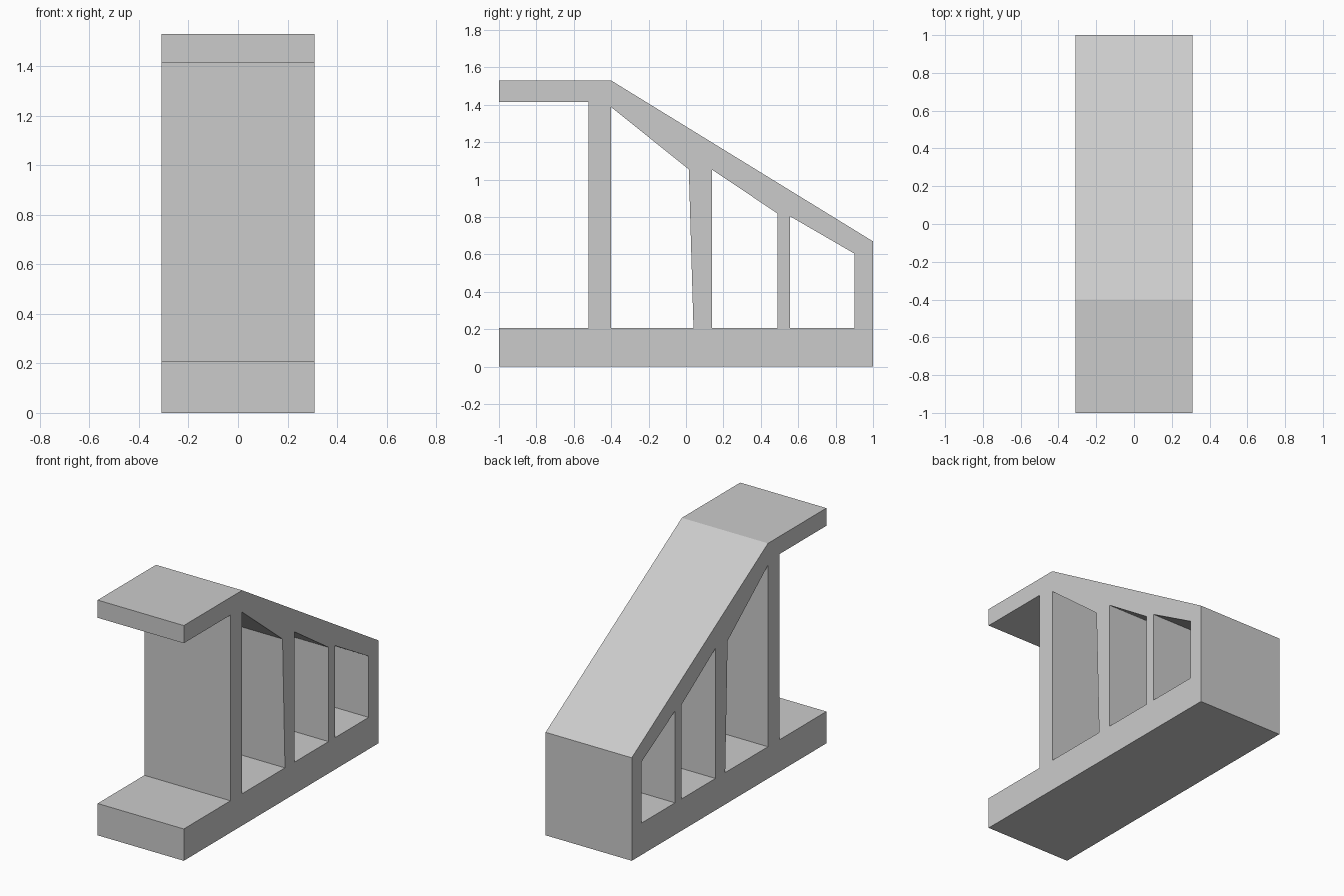
import bpy, bmesh
from math import radians

if "Cube" in bpy.data.objects:
    bpy.data.objects.remove(bpy.data.objects["Cube"])

HALF_WIDTH = 0.31
FLOOR = 0.207  # top of the base slab

# Side outline (y, z): base slab, sloped roof, overhanging shelf, front post
outline = [(-1, 0), (1, 0), (1, 0.67), (-0.4, 1.53), (-1, 1.53),
           (-1, 1.415), (-0.52, 1.415), (-0.52, FLOOR), (-1, FLOOR)]

# Openings between the uprights
openings = [
    [(-0.4, FLOOR), (0.04, FLOOR), (0.015, 1.055), (-0.4, 1.388)],
    [(0.14, FLOOR), (0.488, FLOOR), (0.488, 0.82), (0.14, 1.053)],
    [(0.555, FLOOR), (0.9, FLOOR), (0.9, 0.605), (0.555, 0.805)],
]

# Filled profile with holes, extruded across the width
curve = bpy.data.curves.new("frame_profile", 'CURVE')
curve.dimensions = '2D'
curve.fill_mode = 'BOTH'
curve.extrude = HALF_WIDTH
for loop in [outline] + openings:
    spline = curve.splines.new('POLY')
    spline.points.add(len(loop) - 1)
    for point, (y, z) in zip(spline.points, loop):
        point.co = (y, z, 0, 1)
    spline.use_cyclic_u = True

frame = bpy.data.objects.new("ribbed_ramp_frame", curve)
bpy.context.collection.objects.link(frame)
frame.rotation_euler = (radians(90), 0, radians(90))
bpy.context.view_layer.objects.active = frame
frame.select_set(True)
bpy.ops.object.convert(target='MESH')
frame = bpy.context.object
bpy.ops.object.transform_apply(location=False, rotation=True, scale=False)

# Weld the caps to the walls and keep every face flat
bm = bmesh.new()
bm.from_mesh(frame.data)
bmesh.ops.remove_doubles(bm, verts=bm.verts, dist=0.0005)
bmesh.ops.recalc_face_normals(bm, faces=bm.faces)
for face in bm.faces:
    face.smooth = False
bm.to_mesh(frame.data)
bm.free()
